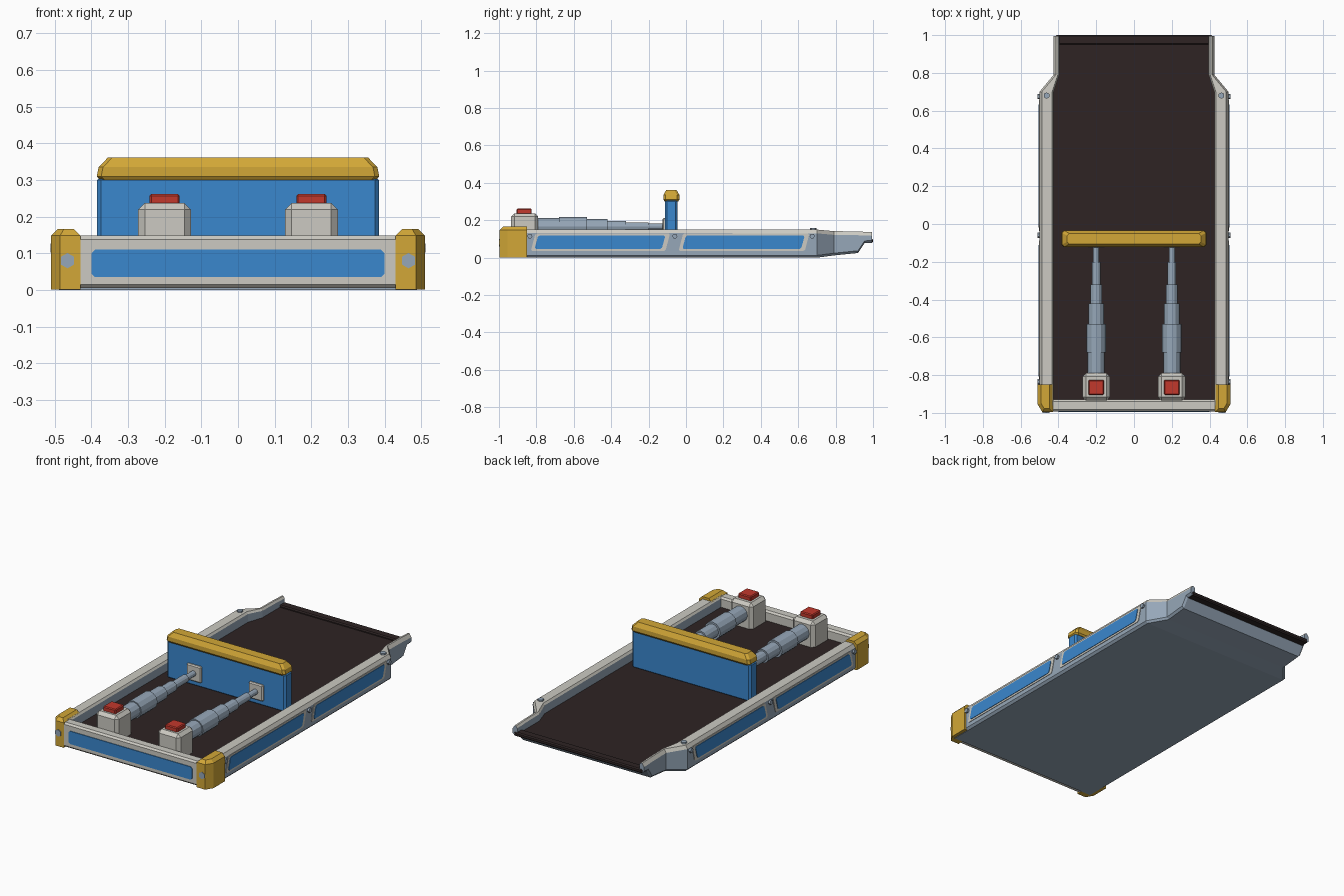
import bpy, bmesh
from math import pi
from mathutils import Matrix, Vector

cube = bpy.data.objects.get("Cube")
if cube:
    bpy.data.objects.remove(cube, do_unlink=True)


def material(name, rgb):
    m = bpy.data.materials.new(name)
    m.use_nodes = True
    lin = [((c / 255 + 0.055) / 1.055) ** 2.4 for c in rgb]
    m.diffuse_color = (*lin, 1)
    m.node_tree.nodes["Principled BSDF"].inputs["Base Color"].default_value = (*lin, 1)
    return m


cream = material("warm grey", (204, 202, 194))
steel = material("steel blue grey", (150, 167, 184))
blue = material("panel blue", (58, 135, 206))
yellow = material("safety yellow", (210, 167, 55))
red = material("signal red", (194, 56, 44))
dark = material("belt black", (46, 36, 36))


def finish(name, bm, *mats):
    bmesh.ops.recalc_face_normals(bm, faces=bm.faces)
    me = bpy.data.meshes.new(name)
    bm.to_mesh(me)
    bm.free()
    ob = bpy.data.objects.new(name, me)
    bpy.context.collection.objects.link(ob)
    for m in mats:
        me.materials.append(m)
    return ob


def box(name, lo, hi, mat, bevel=0.0, keep_bottom=False):
    """Box between two corners with chamfered edges."""
    lo, hi = Vector(lo), Vector(hi)
    bm = bmesh.new()
    bmesh.ops.create_cube(bm, size=1)
    for v in bm.verts:
        v.co = Vector([(lo[i] + hi[i]) / 2 + v.co[i] * (hi[i] - lo[i]) for i in range(3)])
    if bevel:
        edges = [e for e in bm.edges
                 if not (keep_bottom and all(v.co.z < lo.z + 1e-4 for v in e.verts))]
        bmesh.ops.bevel(bm, geom=edges, offset=bevel, segments=1, profile=0.5,
                        affect='EDGES')
    return finish(name, bm, mat)


def cylinder(name, center, r, depth, axis, sides, mat):
    bm = bmesh.new()
    rot = {'X': Matrix.Rotation(pi / 2, 4, 'Y'), 'Y': Matrix.Rotation(pi / 2, 4, 'X'),
           'Z': Matrix()}[axis]
    bmesh.ops.create_cone(bm, cap_ends=True, segments=sides, radius1=r, radius2=r,
                          depth=depth, matrix=Matrix.Translation(center) @ rot)
    return finish(name, bm, mat)


def plate(name, points, thickness, mat):
    """Thin plate from an outline, thickened along a vector."""
    bm = bmesh.new()
    f = bm.faces.new([bm.verts.new(p) for p in points])
    ext = bmesh.ops.extrude_face_region(bm, geom=[f])
    bmesh.ops.translate(bm, vec=thickness,
                        verts=[v for v in ext["geom"] if isinstance(v, bmesh.types.BMVert)])
    return finish(name, bm, mat)


def outline(a0, a1, z0, z1, cut, slant=0.0):
    """Rectangle with clipped corners, leaning by slant."""
    pts = [(a0 + cut, z0), (a1 - cut, z0), (a1, z0 + cut), (a1, z1 - cut),
           (a1 - cut, z1), (a0 + cut, z1), (a0, z1 - cut), (a0, z0 + cut)]
    return [(a + slant * (z - z0) / (z1 - z0), z) for a, z in pts]


# Tray: bed, rails and underside lofted along the length
DECK = 0.09
stations = [  # y, outer, inner, bottom, top
    (-0.96, 0.50, 0.425, 0.0, 0.152),
    (0.70, 0.50, 0.425, 0.0, 0.15),
    (0.79, 0.425, 0.395, 0.012, 0.142),
    (0.92, 0.425, 0.395, 0.025, 0.14),
    (0.955, 0.425, 0.395, 0.078, 0.138),
    (0.995, 0.425, 0.395, 0.08, 0.137),
]
bm = bmesh.new()
rings = []
for y, o, i, b, t in stations:
    half = [(o - 0.012, b), (o, b + 0.012), (o, t - 0.02), (o - 0.012, t),
            (i + 0.008, t), (i, t - 0.012), (i, DECK)]
    ring = half + [(-x, z) for x, z in reversed(half)]
    rings.append([bm.verts.new((x, y, z)) for x, z in ring])
n = len(rings[0])
for r0, r1 in zip(rings, rings[1:]):
    for j in range(n):
        k = (j + 1) % n
        f = bm.faces.new((r0[j], r0[k], r1[k], r1[j]))
        m = min(j, n - 2 - j) if j < n - 1 else 0
        f.material_index = 2 if m == 6 else 1 if m in (2, 3, 4) else 0
bm.faces.new(rings[0])
bm.faces.new(rings[-1])
finish("tray", bm, steel, cream, dark)

# Dark lip at the open end
box("end_lip", (-0.415, 0.95, 0.078), (0.415, 1.0, 0.102), dark, 0.006)

# Front rail with its blue panel
box("front_rail", (-0.44, -0.992, 0.005), (0.44, -0.93, 0.148), cream, 0.01)
plate("front_panel", [(x, -0.99, z) for x, z in outline(-0.4, 0.4, 0.035, 0.11, 0.01)],
      (0, -0.006, 0), blue)

for side, s in (("left", 1), ("right", -1)):
    # Yellow corner guard, tapered towards the front
    bm = bmesh.new()
    top = [(0.43, -0.85), (0.51, -0.85), (0.51, -0.955), (0.485, -0.996), (0.43, -0.996)]
    f = bm.faces.new([bm.verts.new((s * x, y, 0.002)) for x, y in top])
    ext = bmesh.ops.extrude_face_region(bm, geom=[f])
    upper = [v for v in ext["geom"] if isinstance(v, bmesh.types.BMVert)]
    bmesh.ops.translate(bm, vec=(0, 0, 0.164), verts=upper)
    edges = [e for e in bm.edges if all(v in upper for v in e.verts)
             and not all(v.co.y > -0.86 for v in e.verts)]
    bmesh.ops.bevel(bm, geom=edges, offset=0.018, segments=1, profile=0.5, affect='EDGES')
    finish(side + "_corner_guard", bm, yellow)

    # Hexagonal bolts
    cylinder(side + "_front_bolt", (s * 0.465, -0.995, 0.08), 0.021, 0.01, 'Y', 6, steel)
    cylinder(side + "_top_bolt", (s * 0.463, 0.68, 0.152), 0.017, 0.014, 'Z', 6, steel)
    for i, y in enumerate((-0.835, -0.06, 0.675)):
        cylinder(f"{side}_side_bolt_{i + 1}", (s * 0.503, y, 0.115), 0.014, 0.016, 'X',
                 6, steel)

    # Slanted side panels in light frames
    for i, (y0, y1) in enumerate(((-0.81, -0.13), (-0.02, 0.615))):
        frame = outline(y0 - 0.02, y1 + 0.02, 0.035, 0.13, 0.008, 0.025)
        panel = outline(y0, y1, 0.046, 0.119, 0.008, 0.02)
        plate(f"{side}_panel_frame_{i + 1}", [(s * 0.499, y, z) for y, z in frame],
              (s * 0.004, 0, 0), cream)
        plate(f"{side}_panel_{i + 1}", [(s * 0.5, y, z) for y, z in panel],
              (s * 0.006, 0, 0), blue)

    # Ram housing with red cap
    x = s * 0.2
    box(side + "_ram_housing", (x - 0.072, -0.935, DECK - 0.01), (x + 0.072, -0.79, 0.237),
        cream, 0.018, True)
    box(side + "_ram_cap", (x - 0.041, -0.905, 0.23), (x + 0.041, -0.825, 0.262), red, 0.005)

    # Telescoping ram
    stages = [(-0.80, -0.68, 0.045), (-0.68, -0.53, 0.051), (-0.53, -0.42, 0.04),
              (-0.42, -0.32, 0.031), (-0.32, -0.20, 0.023), (-0.20, -0.11, 0.016)]
    for i, (y0, y1, r) in enumerate(stages):
        cylinder(f"{side}_ram_stage_{i + 1}", (x, (y0 + y1) / 2, 0.166), r, y1 - y0, 'Y',
                 12, steel)
    box(side + "_ram_mount", (x - 0.047, -0.125, 0.118), (x + 0.047, -0.105, 0.213),
        cream, 0.006)

# Pusher blade and its yellow top cap
box("pusher_blade", (-0.384, -0.112, DECK - 0.005), (0.384, -0.045, 0.31), blue, 0.01)
bm = bmesh.new()
levels = [(0.30, 0.375, 0.036), (0.31, 0.385, 0.043), (0.335, 0.38, 0.043), (0.361, 0.355, 0.028)]
rings = []
for z, hx, hy in levels:
    c = 0.012
    pts = [(hx - c, -hy), (hx, c - hy), (hx, hy - c), (hx - c, hy),
           (c - hx, hy), (-hx, hy - c), (-hx, c - hy), (c - hx, -hy)]
    rings.append([bm.verts.new((px, py - 0.078, z)) for px, py in pts])
for r0, r1 in zip(rings, rings[1:]):
    for j in range(8):
        bm.faces.new((r0[j], r0[j - 1], r1[j - 1], r1[j]))
bm.faces.new(rings[0])
bm.faces.new(rings[-1])
finish("pusher_cap", bm, yellow)
